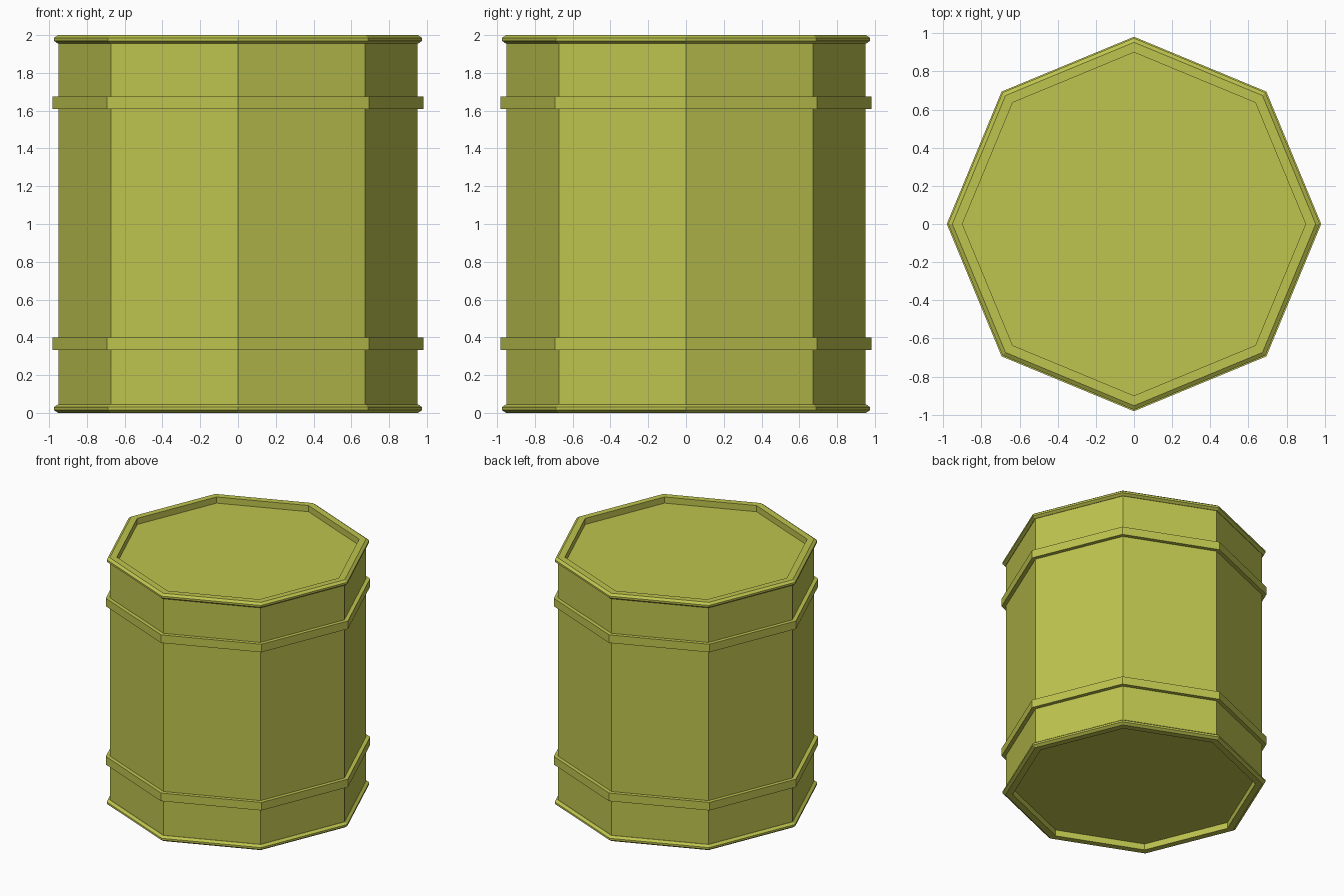
import bpy, bmesh, math

if "Cube" in bpy.data.objects:
    bpy.data.objects.remove(bpy.data.objects["Cube"])

SIDES = 8
paint = bpy.data.materials.new("olive_yellow_paint")
paint.diffuse_color = (0.515, 0.552, 0.076, 1)
paint.use_nodes = True
paint.node_tree.nodes["Principled BSDF"].inputs["Base Color"].default_value = paint.diffuse_color


def lathe(name, profile, closed):
    """Revolve (radius, z) points into a flat-sided solid; open profiles get end caps."""
    bm = bmesh.new()
    rings = []
    for r, z in profile:
        rings.append([bm.verts.new((r * math.cos(2 * math.pi * i / SIDES),
                                    r * math.sin(2 * math.pi * i / SIDES), z))
                      for i in range(SIDES)])
    pairs = list(zip(rings, rings[1:]))
    if closed:
        pairs.append((rings[-1], rings[0]))
    else:
        bm.faces.new(rings[0])
        bm.faces.new(rings[-1])
    for a, b in pairs:
        for i in range(SIDES):
            j = (i + 1) % SIDES
            bm.faces.new((a[i], a[j], b[j], b[i]))
    bmesh.ops.recalc_face_normals(bm, faces=bm.faces)
    mesh = bpy.data.meshes.new(name)
    bm.to_mesh(mesh)
    bm.free()
    mesh.materials.append(paint)
    obj = bpy.data.objects.new(name, mesh)
    bpy.context.collection.objects.link(obj)
    return obj


# Barrel shell with recessed lid and base
lathe("barrel_body", [(0.90, 0.05), (0.90, 0.0), (0.95, 0.0),
                      (0.95, 2.0), (0.90, 2.0), (0.90, 1.95)], False)

# Bevelled rims at both ends
for name, z in (("bottom_rim", 0.0), ("top_rim", 1.955)):
    lathe(name, [(0.953, z), (0.975, z + 0.015), (0.975, z + 0.03),
                 (0.953, z + 0.045), (0.93, z + 0.045), (0.93, z)], True)

# Raised hoops around the body
for name, z in (("lower_hoop", 0.333), ("upper_hoop", 1.61)):
    lathe(name, [(0.94, z), (0.982, z), (0.982, z + 0.065), (0.94, z + 0.065)], True)
